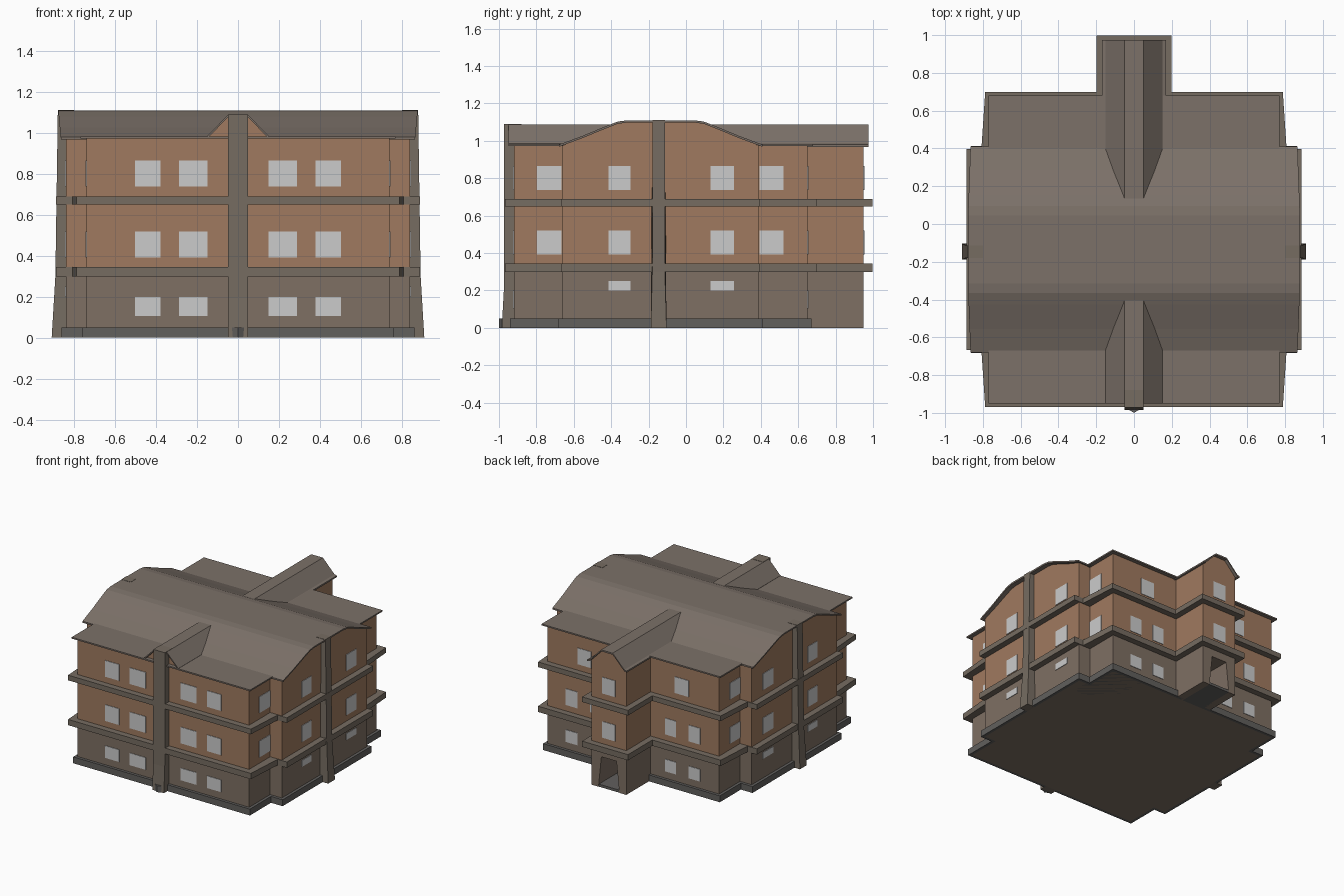
import bpy, bmesh

if "Cube" in bpy.data.objects:
    bpy.data.objects.remove(bpy.data.objects["Cube"])


def material(name, rgb):
    m = bpy.data.materials.new(name)
    m.diffuse_color = (*rgb, 1)
    m.use_nodes = True
    m.node_tree.nodes["Principled BSDF"].inputs["Base Color"].default_value = m.diffuse_color
    return m


BRICK = material("brick", (0.35, 0.195, 0.115))
STONE = material("stone", (0.21, 0.16, 0.125))
TRIM = material("trim", (0.18, 0.15, 0.12))
ROOF = material("roofing", (0.20, 0.165, 0.14))
BASE = material("plinth_stone", (0.12, 0.115, 0.11))


def prism(name, pts, axis, a, b, mat=None, shape=None):
    """Extrude a 2D outline along an axis from a to b; shape adjusts each vertex."""
    place = {"x": lambda u, v, t: (t, u, v),
             "y": lambda u, v, t: (u, t, v),
             "z": lambda u, v, t: (u, v, t)}[axis]
    bm = bmesh.new()
    lo = [bm.verts.new(place(u, v, a)) for u, v in pts]
    hi = [bm.verts.new(place(u, v, b)) for u, v in pts]
    bm.faces.new(lo)
    bm.faces.new(hi)
    n = len(pts)
    for i in range(n):
        j = (i + 1) % n
        bm.faces.new((lo[i], lo[j], hi[j], hi[i]))
    if shape:
        for v in bm.verts:
            shape(v.co)
    bmesh.ops.recalc_face_normals(bm, faces=bm.faces)
    me = bpy.data.meshes.new(name)
    bm.to_mesh(me)
    bm.free()
    ob = bpy.data.objects.new(name, me)
    bpy.context.collection.objects.link(ob)
    if mat:
        me.materials.append(mat)
    return ob


def box(name, x, y, z, mat=None):
    return prism(name, [(x[0], y[0]), (x[1], y[0]), (x[1], y[1]), (x[0], y[1])],
                 "z", z[0], z[1], mat)


def footprint(d=0.0, taper=0.0, step=0.0, porch=True):
    """Stepped floor plan grown outward by d, mirrored across x = 0."""
    o, c, p = 0.74 + d, 0.84 + d, 0.15 + d
    right = [(o, -0.92 - d), (o + taper, -0.66 - step), (c, -0.66 - step),
             (c, 0.39 + step), (o + taper, 0.39 + step), (o, 0.65 + d)]
    if porch:
        right += [(p, 0.65 + d), (p, 0.95 + d)]
    return right + [(-x, y) for x, y in reversed(right)]


def sheet(pts, t=0.012):
    """Give a roof profile thickness below its line."""
    return pts + [(u, v - t) for u, v in reversed(pts)]


# storeys, plinth and floor bands
prism("ground_storey", footprint(porch=False), "z", 0, 0.32, STONE)
prism("upper_storeys", footprint(), "z", 0.32, 0.976, BRICK)
prism("plinth", footprint(0.022, step=0.022, porch=False), "z", 0, 0.05, BASE)
for i, (z0, z1) in enumerate([(0.30, 0.345), (0.65, 0.69)]):
    prism(f"floor_band_{i}", footprint(0.048, taper=0.02, step=0.006), "z", z0, z1, TRIM)

# entrance porch with tapered doorway
prism("porch_ground_walls",
      [(-0.15, 0), (-0.09, 0), (-0.065, 0.24), (0.065, 0.24), (0.09, 0),
       (0.15, 0), (0.15, 0.32), (-0.15, 0.32)], "y", 0.65, 0.95, STONE)
box("porch_floor", (-0.1, 0.1), (0.65, 0.948), (0, 0.02), BASE)

# main vault running left to right
MID = -0.135
half = [(0.18, 1.11), (0.23, 1.103), (0.29, 1.08), (0.42, 1.026), (0.545, 0.98)]
vault = [(MID - u, z) for u, z in reversed(half)] + [(MID + u, z) for u, z in half]


def bow(co):
    side = 1 if co.x > 0 else -1
    co.x = side * (0.865 + 0.013 * (co.z - 0.97) / 0.14)


prism("vault_roof", sheet(vault), "x", -1, 1, ROOF, bow)
gable = [(max(-0.66, min(0.39, y)), z - 0.006) for y, z in vault]
prism("vault_gable_walls", [(-0.66, 0.95)] + gable + [(0.39, 0.95)],
      "x", -0.84, 0.84, BRICK)

# flat lower roof and cross ridge running front to back
box("lower_roof", (-0.77, 0.77), (-0.95, 0.68), (0.973, 0.984), ROOF)
ridge = [(-0.17, 0.98), (-0.15, 0.985), (-0.05, 1.088),
         (0.05, 1.088), (0.15, 0.985), (0.17, 0.98)]
prism("cross_ridge_front", sheet(ridge[1:-1]), "y", -0.95, -0.2, ROOF)
prism("cross_ridge_back", sheet(ridge), "y", 0.1, 0.975, ROOF)
prism("cross_ridge_gables", [(-0.15, 0.96)] + [(x, z - 0.006) for x, z in ridge[1:-1]]
      + [(0.15, 0.96)], "y", -0.92, 0.95, BRICK)


# pilasters, thickened towards the foot
def flare(axis, mid):
    def f(co):
        if co.z < 0.01:
            co[axis] = mid + (co[axis] - mid) * 1.25
    return f


for s, side in ((1, "right"), (-1, "left")):
    prism(f"pilaster_{side}",
          [(s * x, z) for x, z in [(0.8, 0), (0.91, 0), (0.892, 0.3), (0.88, 1.112), (0.8, 1.112)]],
          "y", -0.18, -0.113, TRIM, flare(1, -0.147))
prism("pilaster_front",
      [(-0.88, 0), (-0.985, 0), (-0.974, 0.2), (-0.972, 1.09), (-0.88, 1.09)],
      "x", -0.05, 0.05, TRIM)
prism("pilaster_front_foot", [(-0.05, -0.97), (0, -1.0), (0.05, -0.97)], "z", 0, 0.05, BASE)

# windows: thin panes just proud of the walls
E = 0.004
GROUND, FIRST, SECOND = (0.105, 0.20), (0.393, 0.52), (0.738, 0.865)


def pane_y(x0, x1, wall, z):
    box("window", (x0, x1), (wall - E, wall + E), z)


def pane_x(y0, y1, wall, z):
    box("window", (wall - E, wall + E), (y0, y1), z)


for s in (1, -1):
    span = lambda a, b: sorted((s * a, s * b))
    for z in (GROUND, FIRST, SECOND):
        for a, b in ((0.15, 0.287), (0.378, 0.502)):
            pane_y(*span(a, b), -0.92, z)
    for z in (GROUND, FIRST):
        for a, b in ((0.275, 0.37), (0.48, 0.58)):
            pane_y(*span(a, b), 0.65, z)
    pane_y(*span(0.36, 0.48), 0.65, SECOND)
    for z in (FIRST, SECOND):
        pane_x(-0.797, -0.665, s * 0.74, z)
        pane_x(0.392, 0.52, s * 0.74, z)
    for z in ((0.20, 0.25), FIRST, SECOND):
        pane_x(-0.415, -0.297, s * 0.84, z)
        pane_x(0.13, 0.257, s * 0.84, z)
for z in (FIRST, SECOND):
    pane_y(-0.055, 0.055, 0.95, z)
